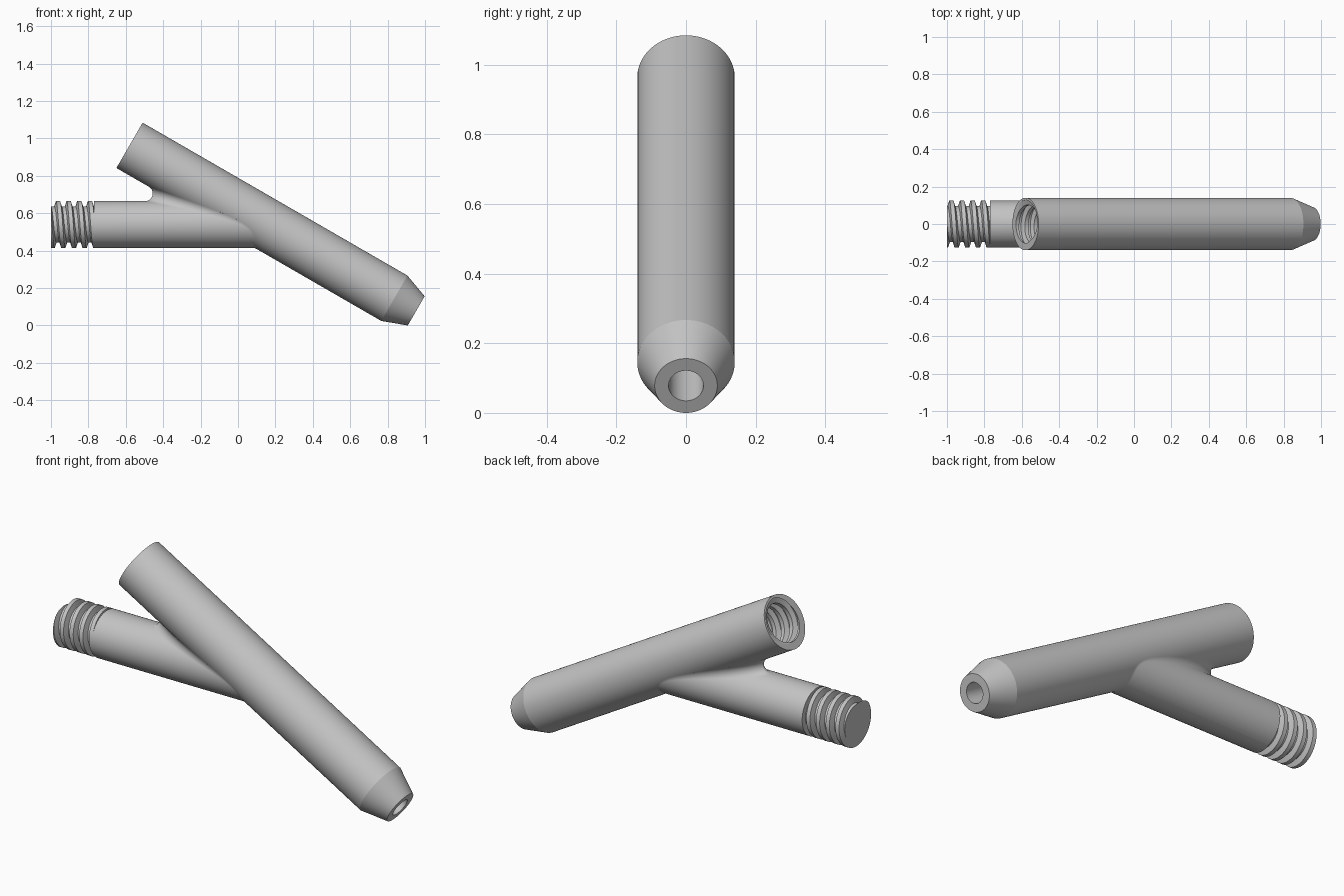
import bpy, bmesh
from math import sin, cos, pi, radians, sqrt
from mathutils import Vector

if "Cube" in bpy.data.objects:
    bpy.data.objects.remove(bpy.data.objects["Cube"])

SEG = 96
ANGLES = [2 * pi * i / SEG for i in range(SEG + 1)]
TILT = radians(30)
Y = Vector((0, 1, 0))
TUBE_R, ARM_R, FILLET = 0.14, 0.125, 0.041
PITCH, THREAD_LEN = 0.057, 0.23

# Each frame: origin, axis direction, upward direction
TUBE = (Vector((-0.58, 0, 0.963)), Vector((cos(TILT), 0, -sin(TILT))), Vector((sin(TILT), 0, cos(TILT))))
ARM = (Vector((-1, 0, 0.54)), Vector((1, 0, 0)), Vector((0, 0, 1)))

grey = bpy.data.materials.new("plain grey")
grey.use_nodes = True
COLOUR = (0.55, 0.55, 0.55, 1)
grey.diffuse_color = COLOUR
grey.node_tree.nodes["Principled BSDF"].inputs["Base Color"].default_value = COLOUR


def point(frame, u, r, a):
    origin, axis, up = frame
    return origin + axis * u + up * (r * cos(a)) - Y * (r * sin(a))


def ring(frame, u, r):
    return [point(frame, u, r, a) for a in ANGLES]


def thread(frame, length, root, crest):
    """Rows of a right-handed trapezoid thread, cut flat at both ends."""
    profile = [(0, root), (0.32, root), (0.47, crest), (0.85, crest), (1, root)]

    def radius(u, a):
        f = (u / PITCH - a / (2 * pi)) % 1
        for (f0, r0), (f1, r1) in zip(profile, profile[1:]):
            if f <= f1:
                return r0 + (r1 - r0) * (f - f0) / (f1 - f0)

    rows = []
    for turn in range(-2, int(length / PITCH) + 2):
        for f, r in profile[:-1]:
            row = []
            for a in ANGLES:
                u = PITCH * (turn + f + a / (2 * pi))
                if u < 0 or u > length:
                    u = min(max(u, 0), length)
                    row.append(point(frame, u, radius(u, a), a))
                else:
                    row.append(point(frame, u, r, a))
            rows.append(row)
    return rows


def skin(name, rows):
    """Join neighbouring rows of points with quads."""
    bm = bmesh.new()
    grid = [[bm.verts.new(p) for p in row] for row in rows]
    for lower, upper in zip(grid, grid[1:]):
        for i in range(SEG):
            bm.faces.new((lower[i], lower[i + 1], upper[i + 1], upper[i]))
    bmesh.ops.remove_doubles(bm, verts=bm.verts, dist=1e-5)
    bmesh.ops.recalc_face_normals(bm, faces=bm.faces)
    mesh = bpy.data.meshes.new(name)
    bm.to_mesh(mesh)
    bm.free()
    mesh.materials.append(grey)
    obj = bpy.data.objects.new(name, mesh)
    bpy.context.collection.objects.link(obj)
    bpy.ops.object.select_all(action='DESELECT')
    obj.select_set(True)
    bpy.context.view_layer.objects.active = obj
    bpy.ops.object.shade_smooth_by_angle(angle=radians(15))


# Main tube: outer wall, tapered nose, narrow bore, threaded socket, rim
outside = [(0, TUBE_R), (1.635, TUBE_R), (1.77, 0.09), (1.77, 0.05), (THREAD_LEN, 0.05)]
rows = [ring(TUBE, u, r) for u, r in outside]
rows += reversed(thread(TUBE, THREAD_LEN, 0.128, 0.102))
rows.append(ring(TUBE, 0, TUBE_R))
skin("main_tube", rows)

# Side arm: end cap, thread, shoulder, shaft
rows = [ring(ARM, 0, 0)] + thread(ARM, THREAD_LEN, 0.096, ARM_R)
rows.append(ring(ARM, THREAD_LEN, ARM_R))

# Rolling-ball fillet where the arm meets the tube
STEPS = 16
fillet = [[] for _ in range(STEPS + 2)]
for a in ANGLES:
    ball = point(ARM, 0, ARM_R + FILLET, a)
    drop = -sqrt((TUBE_R + FILLET) ** 2 - ball.y ** 2)
    ball.x = TUBE[0].x + (drop - (ball.z - TUBE[0].z) * cos(TILT)) / sin(TILT)
    to_arm = Y * sin(a) - ARM[2] * cos(a)
    to_tube = -(TUBE[2] * drop + Y * ball.y).normalized()
    for i in range(STEPS + 1):
        fillet[i].append(ball + to_arm.slerp(to_tube, i / STEPS) * FILLET)
    fillet[-1].append(ball + to_tube * (FILLET + 0.004))
skin("side_arm", rows + fillet)
